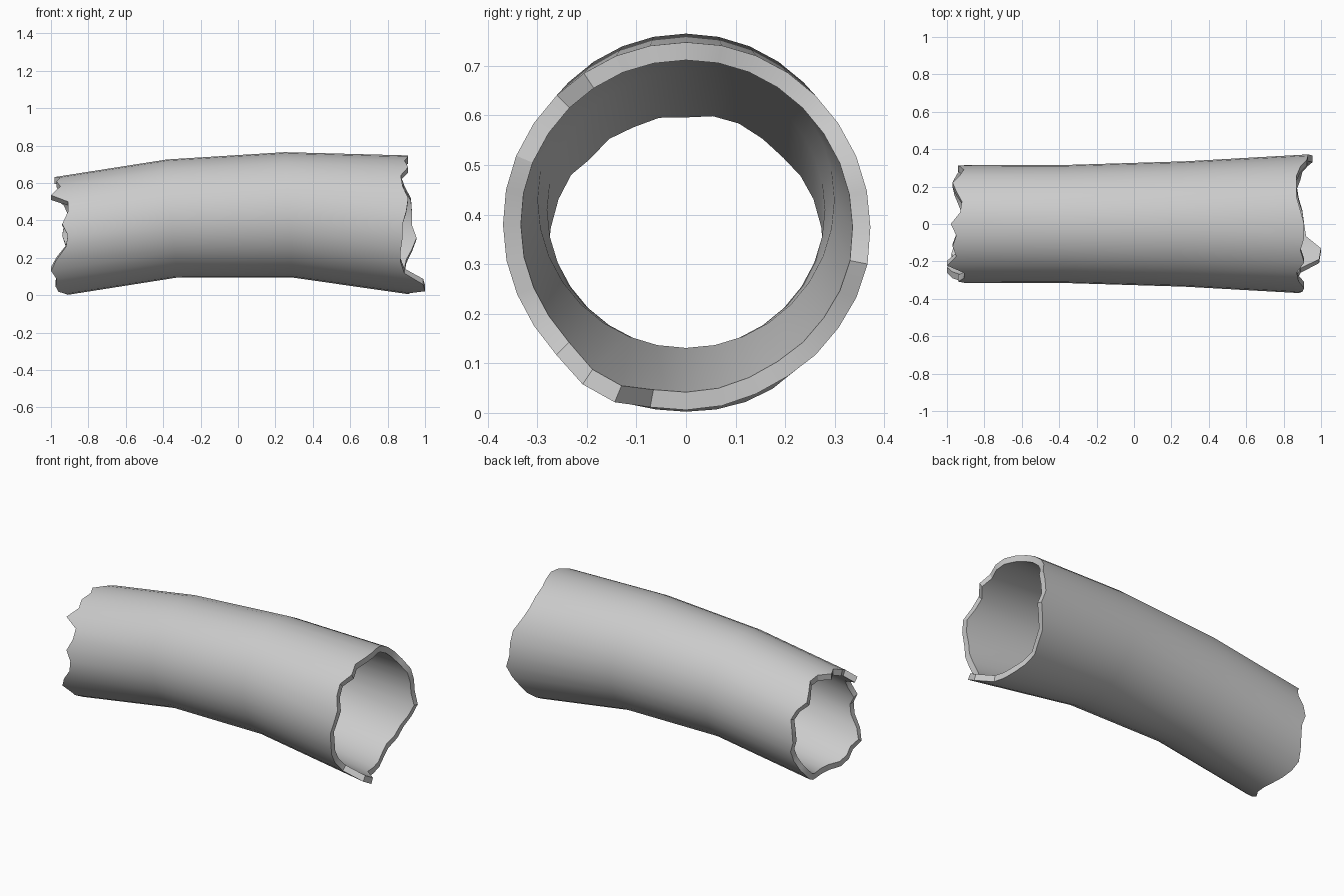
import bpy
import bmesh
from math import sin, cos, pi
from mathutils import Vector

if "Cube" in bpy.data.objects:
    bpy.data.objects.remove(bpy.data.objects["Cube"])

SIDES = 32
WALL = 0.036

# Bent centre line: (x, z, radius, x lean of the ring top)
rings = [(-0.94, 0.318, 0.314, -0.04),
         (-0.355, 0.41, 0.316, -0.025),
         (0.27, 0.43, 0.335, -0.02),
         (0.895, 0.378, 0.37, 0.0)]

# Broken edge: x reach of each rail, from the top round by the front
left_edge = [-.98, -.95, -.97, -.95, -1.0, -.91, -.91, -.94,
             -.91, -.92, -.97, -1.0, -.97, -.975, -.96, -.92,
             -.91, -.92, -.94, -.96, -.97, -.95, -.93, -.92,
             -.94, -.93, -.91, -.93, -.97, -.95, -.92, -.93]
right_edge = [.91, .91, .89, .91, .87, .88, .91, .90,
              .88, .88, .87, .87, .89, .99, 1.0, .92,
              .91, .90, .88, .87, .89, .90, .93, .955,
              .93, .93, .925, .89, .87, .87, .87, .89]


def reach(a, b, x):
    """Point on the line a-b at the given x."""
    return a.lerp(b, (x - a.x) / (b.x - a.x))


def rail(k, inset):
    """One lengthwise line of the tube wall, cut to the broken edges."""
    t = 2 * pi * k / SIDES
    pts = [Vector((x + lean * cos(t), -(r - inset) * sin(t),
                   z + (r - inset) * cos(t))) for x, z, r, lean in rings]
    pts[0] = reach(pts[1], pts[0], left_edge[k])
    pts[3] = reach(pts[2], pts[3], right_edge[k])
    for p in pts:
        p.z = max(p.z, 0.0)
    return pts


# Hollow log: outer skin, inner skin and jagged rims
bm = bmesh.new()
loops = []
for k in range(SIDES):
    outer = [bm.verts.new(p) for p in rail(k, 0)]
    inner = [bm.verts.new(p) for p in rail(k, WALL)]
    loops.append(outer + inner[::-1])
for k in range(SIDES):
    a, b = loops[k], loops[(k + 1) % SIDES]
    for i in range(8):
        j = (i + 1) % 8
        bm.faces.new((a[i], a[j], b[j], b[i]))
bmesh.ops.recalc_face_normals(bm, faces=bm.faces)

mesh = bpy.data.meshes.new("hollow_log")
bm.to_mesh(mesh)
bm.free()
log = bpy.data.objects.new("hollow_log", mesh)
bpy.context.collection.objects.link(log)

bpy.context.view_layer.objects.active = log
log.select_set(True)
bpy.ops.object.shade_smooth_by_angle(angle=pi / 6)
